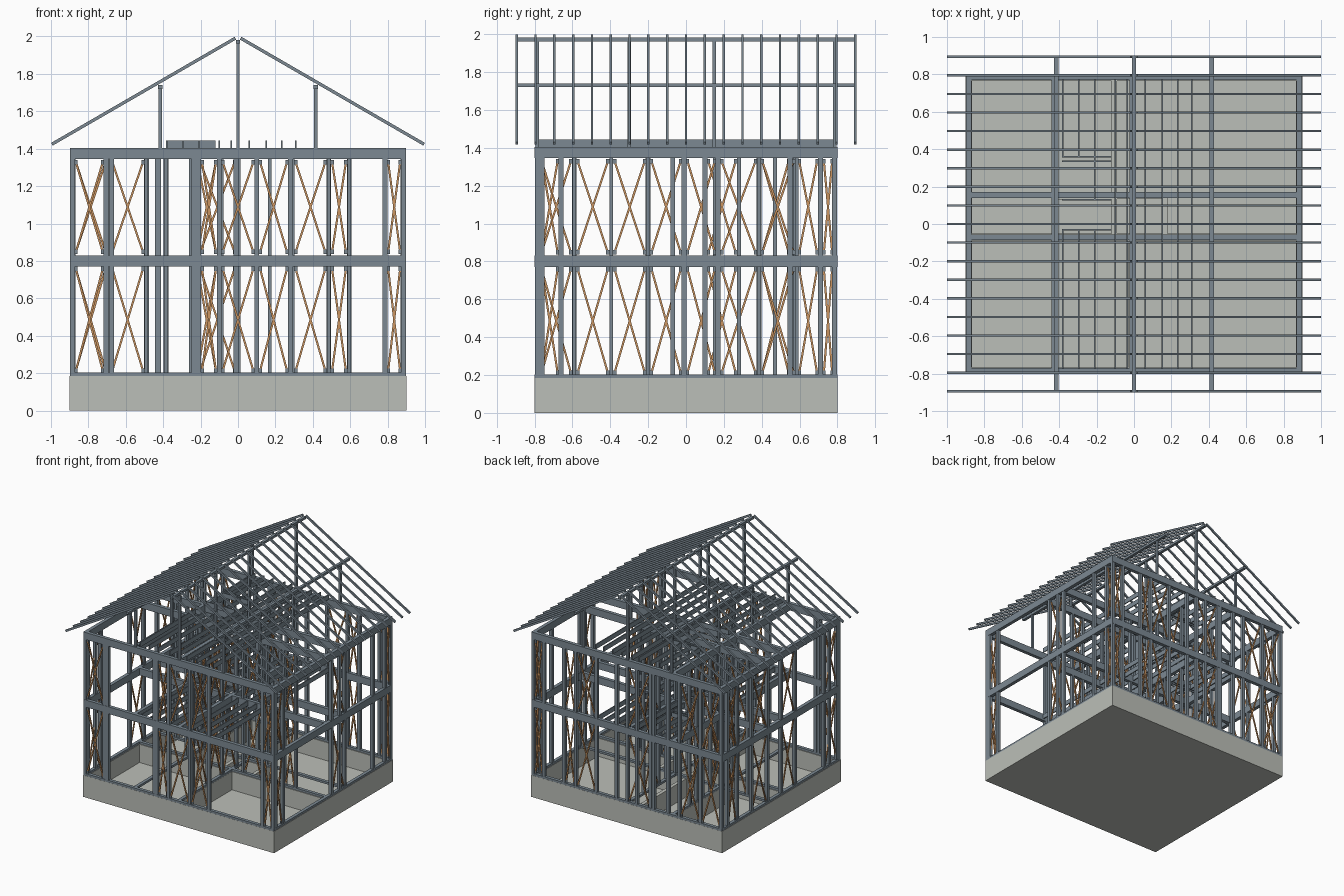
import bpy, bmesh
from mathutils import Vector, Matrix


def material(name, col):
    m = bpy.data.materials.new(name)
    m.diffuse_color = (*col, 1)
    return m


STEEL = material("steel", (0.20, 0.25, 0.29))
COPPER = material("brace_orange", (0.60, 0.30, 0.12))
CONCRETE = material("concrete", (0.50, 0.52, 0.48))


class Part:
    """Collects boxes and bars into one named object."""
    def __init__(self, name, mat):
        self.name, self.mat, self.bm = name, mat, bmesh.new()

    def box(self, x0, x1, y0, y1, z0, z1):
        c = Vector((x0 + x1, y0 + y1, z0 + z1)) / 2
        s = Matrix.Diagonal((x1 - x0, y1 - y0, z1 - z0, 1))
        bmesh.ops.create_cube(self.bm, size=1, matrix=Matrix.Translation(c) @ s)

    def bar(self, a, b, wide, side, deep):
        # wide is measured along the vector side, deep across it
        a, b, s = Vector(a), Vector(b), Vector(side)
        d = b - a
        x, n = d.normalized(), d.normalized().cross(s)
        m = Matrix((x * d.length, s * wide, n * deep)).transposed().to_4x4()
        m.translation = (a + b) / 2
        bmesh.ops.create_cube(self.bm, size=1, matrix=m)

    def done(self):
        me = bpy.data.meshes.new(self.name)
        self.bm.to_mesh(me)
        self.bm.free()
        me.materials.append(self.mat)
        bpy.context.collection.objects.link(bpy.data.objects.new(self.name, me))


FLOORS = [(0.185, 0.775), (0.83, 1.345)]
BEAMS = [(0.77, 0.83), (1.345, 1.405)]


def wall(name, axis, pos, lo, hi, studs, braced, w=0.026):
    frame, cross = Part(name + "_frame", STEEL), Part(name + "_braces", COPPER)

    def put(u0, u1, v, z0, z1):
        if axis == 'x':
            frame.box(u0, u1, pos - v, pos + v, z0, z1)
        else:
            frame.box(pos - v, pos + v, u0, u1, z0, z1)

    def pt(u, z):
        return (u, pos, z) if axis == 'x' else (pos, u, z)

    side = (0, 1, 0) if axis == 'x' else (1, 0, 0)
    put(lo, hi, 0.014, 0.185, 0.203)                  # sole plate
    for z0, z1 in BEAMS:                              # floor beams
        put(lo, hi, 0.015, z0, z1)
    for z0, z1 in FLOORS:
        for u in studs:
            put(u - w / 2, u + w / 2, 0.013, z0, z1)
        b0, b1 = (0.213, 0.758) if z0 < 0.5 else (0.848, 1.328)
        for a, b in braced:                           # crossed braces, end plates
            a, b = a + 0.018, b - 0.018
            cross.bar(pt(a, b0), pt(b, b1), 0.008, side, 0.011)
            cross.bar(pt(a, b1), pt(b, b0), 0.008, side, 0.011)
            for u in (a, b):
                for z in (b0, b1):
                    put(u - 0.009, u + 0.009, 0.004, z - 0.012, z + 0.012)
    frame.done()
    if braced:
        cross.done()
    else:
        cross.bm.free()


# Foundation: slab, perimeter walls, inner strip walls
f = Part("foundation", CONCRETE)
f.box(-0.9, 0.9, -0.8, 0.8, 0, 0.03)
for s in (-1, 1):
    x, y = sorted((s * 0.9, s * 0.865)), sorted((s * 0.8, s * 0.765))
    f.box(*x, -0.8, 0.8, 0.03, 0.185)
    f.box(-0.865, 0.865, *y, 0.03, 0.185)
for x0, x1, y0, y1 in [(-0.865, 0.865, -0.09, -0.05), (-0.44, -0.405, -0.05, 0.765),
                       (-0.405, -0.09, 0.13, 0.165), (-0.12, -0.09, -0.05, 0.765),
                       (-0.03, 0.005, -0.765, -0.09), (0.15, 0.18, -0.05, 0.15),
                       (-0.09, 0.18, 0.135, 0.165)]:
    f.box(x0, x1, y0, y1, 0.03, 0.185)
f.done()

# Outer walls
wall("front_wall", 'x', -0.785, -0.898, 0.898,
     [-0.885, -0.705, -0.675, -0.235, -0.21, -0.1, 0.1, 0.28, 0.785, 0.885],
     [(-0.885, -0.705), (-0.21, -0.1), (-0.1, 0.1), (0.1, 0.28), (0.785, 0.885)])
wall("back_wall", 'x', 0.785, -0.898, 0.898,
     [-0.885, -0.69, -0.49, -0.385, -0.25, -0.22, -0.09, 0, 0.1, 0.29, 0.485, 0.595, 0.785, 0.885],
     [(-0.885, -0.69), (-0.69, -0.49), (-0.22, 0), (0.29, 0.485), (0.485, 0.595), (0.785, 0.885)])
wall("right_wall", 'y', 0.883, -0.77, 0.77,
     [-0.76, -0.66, -0.01, 0.1, 0.17, 0.55, 0.71],
     [(-0.78, -0.66), (-0.01, 0.17), (0.71, 0.79)])
wall("left_wall", 'y', -0.883, -0.77, 0.77,
     [-0.76, -0.66, -0.59, -0.2, -0.01, 0.17, 0.385, 0.58, 0.71],
     [(-0.78, -0.59), (-0.2, -0.01), (0.17, 0.385), (0.58, 0.71)])

# Inner walls
wall("cross_wall_front", 'x', -0.07, -0.87, 0.87,
     [-0.435, -0.385, -0.235, -0.1, 0.1, 0.28, 0.485, 0.595],
     [(-0.235, -0.1), (0.1, 0.28), (0.485, 0.595)], 0.02)
wall("cross_wall_back", 'x', 0.155, -0.87, 0.87,
     [-0.69, -0.49, -0.435, -0.22, -0.01, 0.17], [(-0.69, -0.49)], 0.02)
wall("long_wall_left", 'y', -0.425, -0.77, 0.77,
     [-0.07, 0.1, 0.28, 0.385, 0.47, 0.56], [(0.1, 0.28), (0.385, 0.56)], 0.02)
wall("long_wall_centre", 'y', -0.01, -0.77, 0.77,
     [-0.59, -0.395, -0.2, -0.01, 0.28, 0.385, 0.585],
     [(-0.59, -0.395), (-0.395, -0.2), (-0.2, -0.01), (0.385, 0.585)], 0.02)

# Floor and ceiling joists with trimmers round the openings
for name, z0, z1 in (("floor_joists", 0.785, 0.825), ("ceiling_joists", 1.405, 1.445)):
    j = Part(name, STEEL)
    for x in (-0.1, -0.035, 0.06, 0.15, 0.235, 0.31):
        j.box(x - 0.004, x + 0.004, -0.775, 0.775, z0, z1)
    for x in (-0.38, -0.295, -0.21):
        j.box(x - 0.004, x + 0.004, -0.775, -0.03, z0, z1)
        j.box(x - 0.004, x + 0.004, 0.36, 0.775, z0, z1)
    for y in (-0.03, 0.13, 0.335, 0.36):
        j.box(-0.384, -0.12, y - 0.004, y + 0.004, z0, z1)
    j.box(-0.214, -0.206, 0.13, 0.36, z0, z1)
    j.done()

# Roof: rafters, purlins and props
r = Part("rafters", STEEL)
for i in range(19):
    y = -0.894 + i * 1.788 / 18
    for s in (-1, 1):
        r.bar((s * 0.995, y, 1.424), (s * 0.014, y, 1.991), 0.012, (0, 1, 0), 0.017)
r.done()

p, q = Part("purlins", STEEL), Part("roof_props", STEEL)
for x, z in ((-0.415, 1.74), (0, 1.982), (0.415, 1.74)):
    p.box(x - 0.012, x + 0.012, -0.9, 0.9, z - 0.02, z)
    for y in (-0.785, -0.3, 0.15, 0.785):
        q.box(x - 0.009, x + 0.009, y - 0.009, y + 0.009, 1.405, z - 0.018)
p.done()
q.done()
